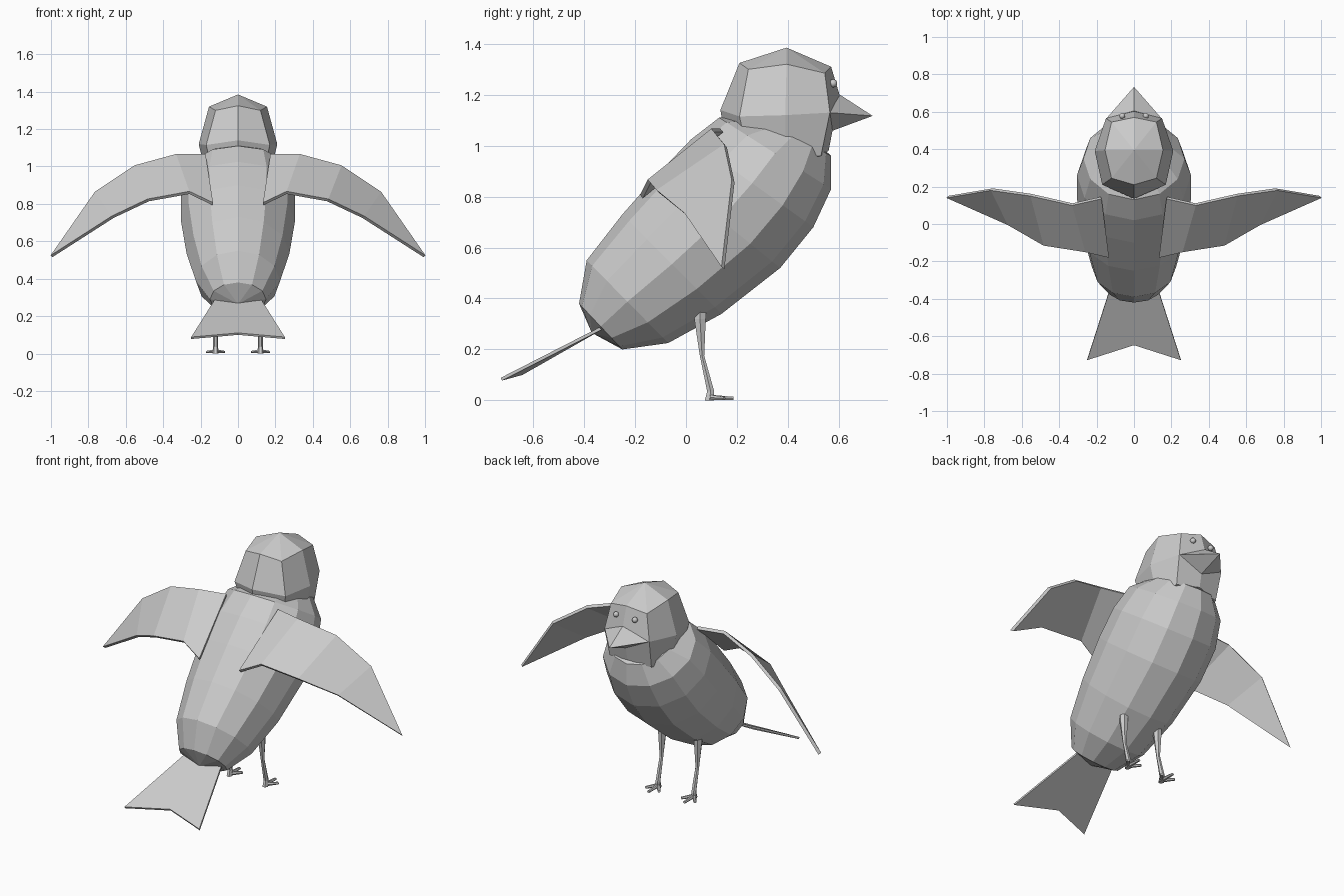
import bpy
from math import sin, cos, pi
from mathutils import Vector
import bmesh

if "Cube" in bpy.data.objects:
    bpy.data.objects.remove(bpy.data.objects["Cube"])


def make(name, verts, faces, thick=0):
    mesh = bpy.data.meshes.new(name)
    bm = bmesh.new()
    vs = [bm.verts.new(v) for v in verts]
    for f in faces:
        bm.faces.new([vs[i] for i in f])
    bmesh.ops.recalc_face_normals(bm, faces=bm.faces)
    bm.to_mesh(mesh)
    bm.free()
    ob = bpy.data.objects.new(name, mesh)
    bpy.context.collection.objects.link(ob)
    if thick:
        mod = ob.modifiers.new("thickness", 'SOLIDIFY')
        mod.thickness = thick
        mod.offset = 0
    return ob


def loft(name, rings, start=None, end=None):
    """Skin equal rings; close the ends to a pole, or with one flat face."""
    n = len(rings[0])
    verts = [p for r in rings for p in r]
    faces = []
    for k in range(len(rings) - 1):
        for i in range(n):
            j = (i + 1) % n
            faces.append((k*n + i, k*n + j, k*n + n + j, k*n + n + i))
    for base, pole in ((0, start), ((len(rings) - 1) * n, end)):
        if pole:
            verts.append(pole)
            faces += [(base + i, base + (i + 1) % n, len(verts) - 1) for i in range(n)]
        else:
            faces.append([base + i for i in range(n)])
    return make(name, verts, faces)


def mirror_ring(half):
    return half + [(-x, y, z) for x, y, z in half[-2:0:-1]]


# body: tilted sections given as back point, belly point, half width
sections = [((-.42, .38), (-.25, .20), .15),
            ((-.39, .55), (-.07, .225), .225),
            ((-.25, .73), (.14, .34), .275),
            ((-.10, .90), (.37, .52), .305),
            ((.02, 1.025), (.50, .68), .305),
            ((.13, 1.11), (.57, .83), .27),
            ((.27, 1.115), (.57, .96), .18)]
rings = []
for top, bot, w in sections:
    t, b = Vector((0, *top)), Vector((0, *bot))
    mid, up = (t + b) / 2, (t - b) / 2
    ring = []
    for i in range(12):
        a = 2 * pi * i / 12
        ring.append(mid + up * cos(a) + Vector((w * sin(a), 0, 0)))
    rings.append(ring)
loft("body", rings, (0, -.37, .265), (0, .46, 1.06))

# head: rounded cube, each ring half runs from nape to face
head = [[(0, .21, 1.325), (.12, .245, 1.30), (.155, .395, 1.32), (.12, .545, 1.285), (0, .57, 1.31)],
        [(0, .135, 1.14), (.17, .21, 1.115), (.21, .39, 1.12), (.15, .565, 1.13), (0, .603, 1.2)],
        [(0, .16, 1.0), (.14, .24, .98), (.17, .39, .95), (.14, .53, .96), (0, .56, .98)]]
loft("head", [mirror_ring(h) for h in head], (0, .395, 1.385), (0, .37, .92))

# beak
make("beak", [(0, .605, 1.2), (.15, .562, 1.13), (0, .565, 1.055), (-.15, .562, 1.13), (0, .733, 1.117)],
     [(0, 1, 4), (1, 2, 4), (2, 3, 4), (3, 0, 4), (0, 1, 2, 3)])

# tail
make("tail", [(-.12, -.32, .29), (.12, -.32, .29), (.25, -.725, .083), (0, -.645, .105), (-.25, -.725, .083)],
     [(0, 1, 2, 3, 4)], .012)

# wing stations: leading edge, trailing edge
wing = [((.175, .14, 1.06), (.135, -.175, .80)),
        ((.33, .105, 1.06), (.26, -.145, .86)),
        ((.55, .155, 1.0), (.48, -.11, .82)),
        ((.76, .185, .86), (.67, 0, .73))]

for s, side in ((1, "right"), (-1, "left")):
    pts = [(s * x, y, z) for st in wing for x, y, z in st] + [(s * .997, .145, .52)]
    make(side + "_wing", pts,
         [(2*k, 2*k + 1, 2*k + 3, 2*k + 2) for k in range(3)] + [(6, 7, 8)], .018)

    # leg: stations y, z, half depth, half width
    leg = [(.055, .40, .028, .024), (.055, .32, .026, .024), (.063, .175, .01, .012),
           (.097, .035, .016, .014), (.092, 0, .021, .016)]
    loft(side + "_leg", [[(s * .12 + hx * cos(i * pi / 3), y + hy * sin(i * pi / 3), z)
                          for i in range(6)] for y, z, hy, hx in leg])

    # toes: three tapering fingers fanned forward
    for n, (dx, ty) in enumerate(((-.045, .15), (0, .187), (.045, .15))):
        a, b = Vector((s * .12, .09, .012)), Vector((s * .12 + dx, ty, .008))
        d = (b - a).normalized()
        across = Vector((d.y, -d.x, 0))
        loft(f"{side}_toe_{n + 1}",
             [[p + across * r * cos(i * pi / 3) + Vector((0, 0, h * sin(i * pi / 3)))
               for i in range(6)] for p, r, h in ((a, .011, .012), (b, .009, .007))])

    # eye
    bpy.ops.mesh.primitive_uv_sphere_add(segments=12, ring_count=8, radius=.016,
                                         location=(s * .063, .578, 1.245))
    bpy.context.object.name = side + "_eye"
    bpy.ops.object.shade_smooth()
